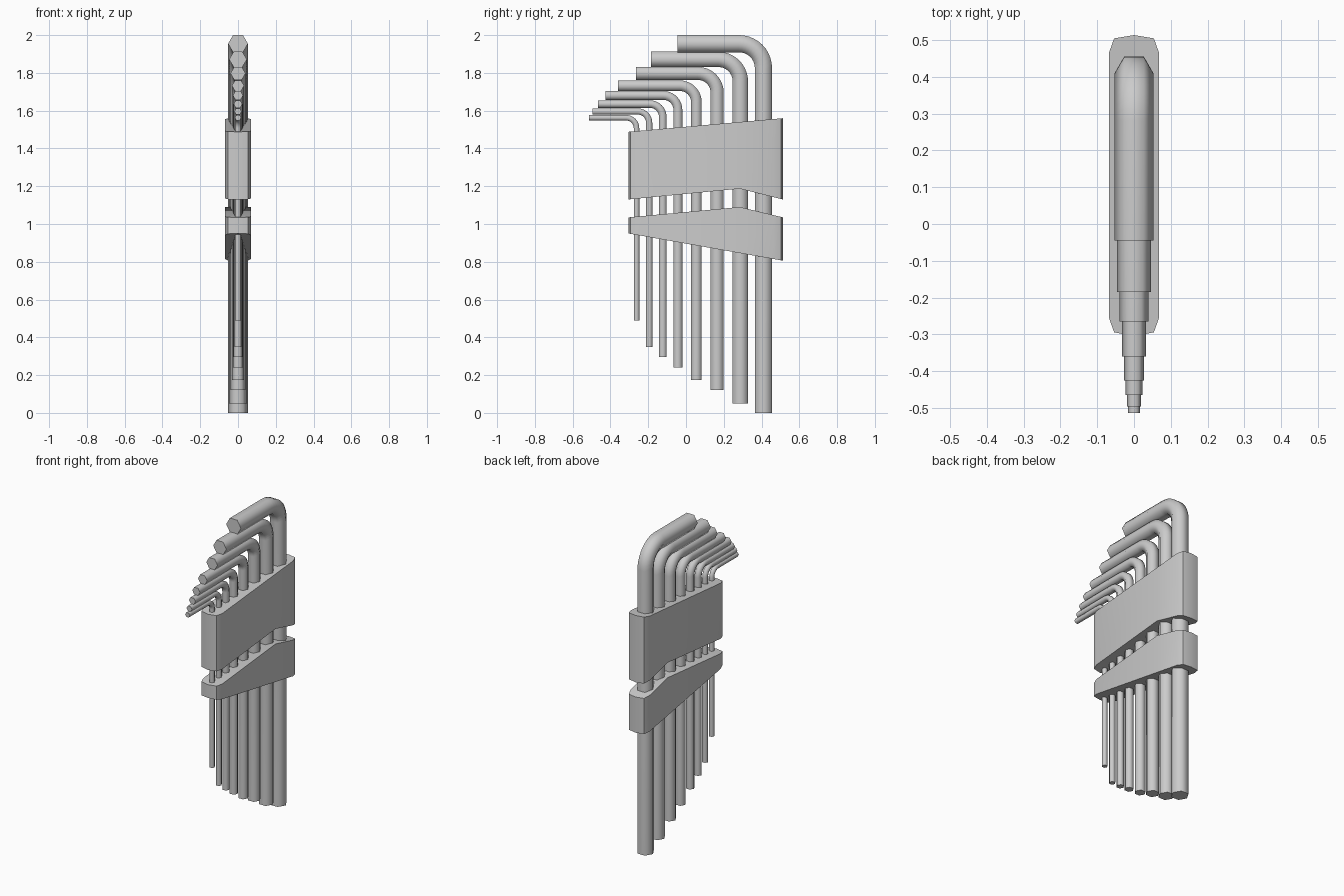
import bpy
import bmesh
from math import sin, cos, pi, radians, sqrt

cube = bpy.data.objects.get("Cube")
if cube:
    bpy.data.objects.remove(cube)

steel = bpy.data.materials.new("grey")
steel.use_nodes = True
grey = (0.6, 0.6, 0.6, 1)
steel.diffuse_color = grey
steel.node_tree.nodes["Principled BSDF"].inputs["Base Color"].default_value = grey


def finish(bm, name, angle):
    """Turn a bmesh into a smooth shaded object with sharp edges kept."""
    bmesh.ops.recalc_face_normals(bm, faces=bm.faces)
    mesh = bpy.data.meshes.new(name)
    bm.to_mesh(mesh)
    bm.free()
    mesh.materials.append(steel)
    obj = bpy.data.objects.new(name, mesh)
    bpy.context.collection.objects.link(obj)
    bpy.ops.object.select_all(action="DESELECT")
    bpy.context.view_layer.objects.active = obj
    obj.select_set(True)
    bpy.ops.object.shade_smooth_by_angle(angle=radians(angle))


def hex_key(name, y, width, bottom, top, tip, steps=10):
    """Sweep a hexagon up the shaft, round the bend and out along the arm."""
    bend = 0.02 + 1.2 * width
    cy, cz = y - bend, top - width / 2 - bend
    path = [(y, bottom, 0)]
    for i in range(steps + 1):
        a = pi / 2 * i / steps
        path.append((cy + bend * cos(a), cz + bend * sin(a), a))
    path.append((tip, top - width / 2, pi / 2))
    r = width / sqrt(3)
    bm = bmesh.new()
    rings = []
    for py, pz, a in path:
        ring = []
        for k in range(6):
            u, v = r * cos(k * pi / 3), r * sin(k * pi / 3)
            ring.append(bm.verts.new((u, py + v * cos(a), pz + v * sin(a))))
        rings.append(ring)
    for lower, upper in zip(rings, rings[1:]):
        for k in range(6):
            n = (k + 1) % 6
            bm.faces.new((lower[k], lower[n], upper[n], upper[k]))
    bm.faces.new(rings[0])
    bm.faces.new(rings[-1])
    finish(bm, name, 70)


FRONT, CREASE, BACK = -0.305, 0.285, 0.513


def holder(name, low, high):
    """Prism with a rounded plan; low and high give z at front, crease, back."""
    def height(y, z):
        if y < CREASE:
            return z[0] + (z[1] - z[0]) * (y - FRONT) / (CREASE - FRONT)
        return z[1] + (z[2] - z[1]) * (y - CREASE) / (BACK - CREASE)

    half = [(0.054, -0.294), (0.068, -0.255), (0.068, CREASE),
            (0.068, 0.465), (0.054, 0.504)]
    plan = [(0, FRONT)] + half + [(0, BACK)] + [(-x, y) for x, y in reversed(half)]
    bm = bmesh.new()
    rings = [[bm.verts.new((x, y, height(y, z))) for x, y in plan]
             for z in (low, high)]
    count = len(plan)
    for i in range(count):
        n = (i + 1) % count
        bm.faces.new((rings[0][i], rings[0][n], rings[1][n], rings[1][i]))
    # Each cap is folded across the crease
    for ring in rings:
        bm.faces.new(ring[3:10])
        bm.faces.new(ring[9:] + ring[:4])
    finish(bm, name, 40)


# Keys from largest to smallest: shaft y, width, bottom, top, arm tip
keys = [
    (0.410, 0.091, 0.00, 2.000, -0.045),
    (0.288, 0.081, 0.05, 1.912, -0.185),
    (0.165, 0.069, 0.12, 1.832, -0.265),
    (0.055, 0.056, 0.175, 1.760, -0.36),
    (-0.043, 0.047, 0.24, 1.704, -0.425),
    (-0.123, 0.040, 0.295, 1.655, -0.465),
    (-0.195, 0.033, 0.35, 1.612, -0.495),
    (-0.262, 0.029, 0.49, 1.577, -0.513),
]
for number, spec in enumerate(keys, 1):
    hex_key(f"hex_key_{number}", *spec)

holder("upper_holder", (1.13, 1.187, 1.13), (1.488, 1.54, 1.56))
holder("lower_holder", (0.95, 0.846, 0.806), (1.035, 1.09, 1.035))
